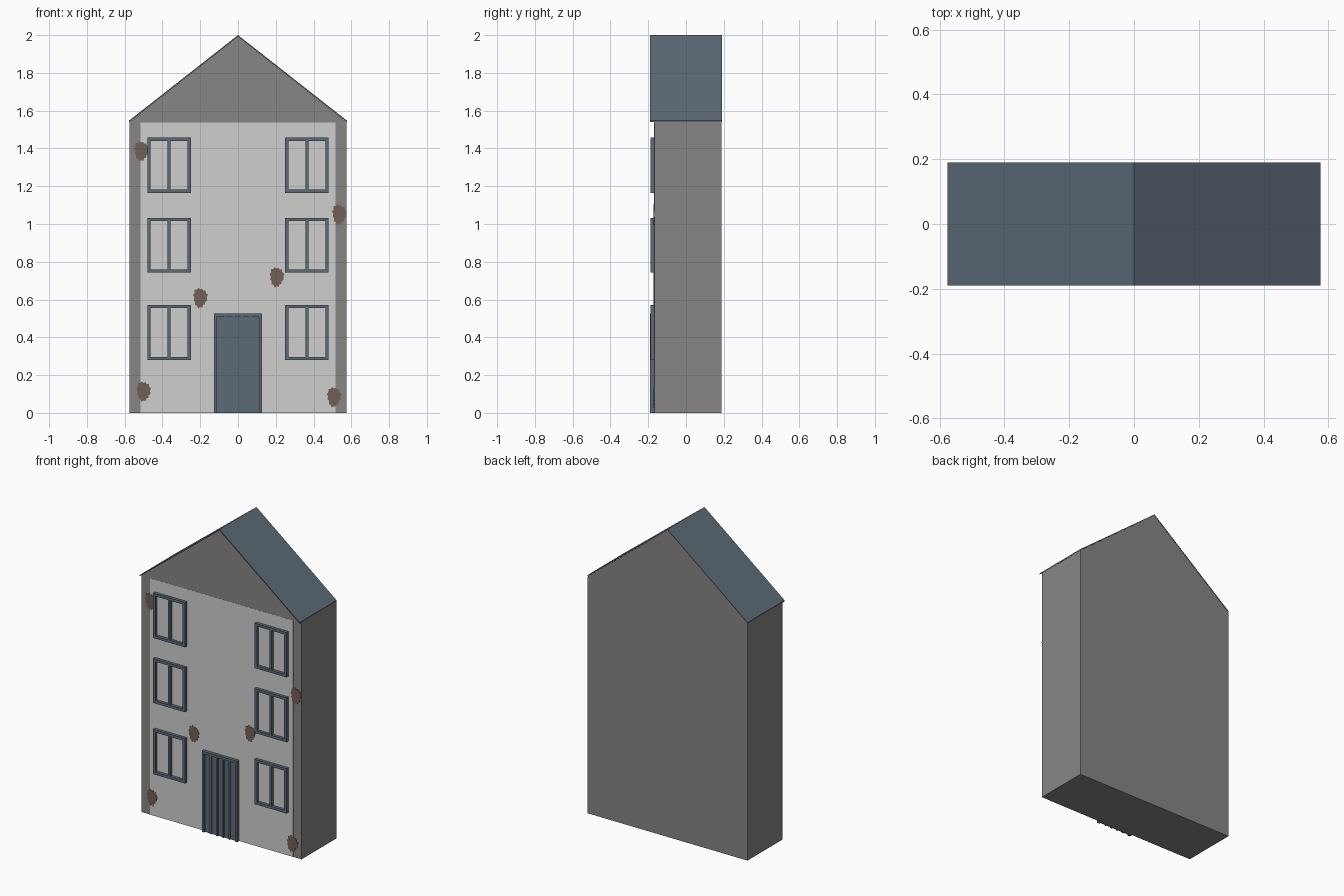
import bpy, bmesh, math

if "Cube" in bpy.data.objects:
    bpy.data.objects.remove(bpy.data.objects["Cube"])

def srgb(r, g, b):
    def lin(c):
        c /= 255
        return c / 12.92 if c <= 0.04045 else ((c + 0.055) / 1.055) ** 2.4
    return (lin(r), lin(g), lin(b), 1)

def material(name, rgb):
    m = bpy.data.materials.new(name)
    m.diffuse_color = srgb(*rgb)
    m.use_nodes = True
    m.node_tree.nodes["Principled BSDF"].inputs["Base Color"].default_value = m.diffuse_color
    return m

STONE = material("grey stone", (135, 134, 131))
PLASTER = material("pale plaster", (207, 207, 206))
SLATE = material("blue slate", (93, 106, 119))
BRICK = material("brown brick", (113, 95, 86))

def finish(name, bm, mat):
    bmesh.ops.recalc_face_normals(bm, faces=bm.faces)
    me = bpy.data.meshes.new(name)
    bm.to_mesh(me)
    bm.free()
    me.materials.append(mat)
    ob = bpy.data.objects.new(name, me)
    bpy.context.collection.objects.link(ob)
    return ob

def prism(name, outline, y0, y1, mat):
    """Extrude an x-z outline from y0 to y1."""
    bm = bmesh.new()
    face = bm.faces.new([bm.verts.new((x, y0, z)) for x, z in outline])
    ext = bmesh.ops.extrude_face_region(bm, geom=[face])
    verts = [v for v in ext["geom"] if isinstance(v, bmesh.types.BMVert)]
    bmesh.ops.translate(bm, verts=verts, vec=(0, y1 - y0, 0))
    return finish(name, bm, mat)

def bars(name, boxes, y0, mat, y1=-0.168):
    """Several boxes (x0, x1, z0, z1) in one object."""
    bm = bmesh.new()
    for x0, x1, z0, z1 in boxes:
        vs = bmesh.ops.create_cube(bm, size=1)["verts"]
        bmesh.ops.scale(bm, verts=vs, vec=(x1 - x0, y1 - y0, z1 - z0))
        bmesh.ops.translate(bm, verts=vs, vec=((x0 + x1) / 2, (y0 + y1) / 2, (z0 + z1) / 2))
    return finish(name, bm, mat)

# Walls with gable
W, EAVE, FRONT, BACK = 0.575, 1.54, -0.168, 0.19
prism("house_walls", [(-W, 0), (W, 0), (W, EAVE), (0, 1.992), (-W, EAVE)], FRONT, BACK - 0.001, STONE)

# Thin gable roof overhanging the front
prism("roof", [(-W - 0.001, EAVE), (0, 1.992), (W + 0.001, EAVE),
               (W + 0.001, EAVE + 0.008), (0, 2.0), (-W - 0.001, EAVE + 0.008)], -0.19, BACK, SLATE)

# Plastered facade panel
bars("facade_plaster", [(-0.515, 0.515, 0, EAVE - 0.003)], FRONT - 0.001, PLASTER)

# Open window frames with a central mullion
T = 0.017
for row, (z0, z1) in enumerate([(0.28, 0.572), (0.743, 1.032), (1.165, 1.457)]):
    for side, label in ((-1, "left"), (1, "right")):
        c = side * 0.365
        x0, x1 = c - 0.115, c + 0.115
        bars(f"window_frame_{label}_{row + 1}",
             [(x0, x0 + T, z0, z1), (x1 - T, x1, z0, z1),
              (x0 + T, x1 - T, z0, z0 + T), (x0 + T, x1 - T, z1 - T, z1),
              (c - 0.007, c + 0.007, z0 + T, z1 - T)], -0.188, SLATE)

# Door: panel, surround and vertical battens
bars("door_panel", [(-0.115, 0.115, 0, 0.515)], -0.18, SLATE)
bars("door_surround", [(-0.127, -0.11, 0, 0.526), (0.11, 0.127, 0, 0.526),
                       (-0.11, 0.11, 0.51, 0.526)], -0.19, SLATE)
bars("door_battens", [(x - 0.006, x + 0.006, 0, 0.51) for x in (-0.067, -0.022, 0.022, 0.067)],
     -0.187, SLATE)

# Jagged patches of exposed brick
def patch(cx, cz):
    pts = []
    for i in range(24):
        a = math.tau * i / 24
        r = 1.0 if i % 2 else 0.84
        r *= 1 + 0.08 * math.sin(3 * a + 0.7)
        pts.append((cx + 0.039 * r * math.cos(a), cz + 0.055 * r * math.sin(a)))
    return pts

for i, (x, z) in enumerate([(-0.512, 1.387), (0.536, 1.052), (0.205, 0.72),
                            (-0.2, 0.61), (-0.5, 0.115), (0.508, 0.085)]):
    # keep the patches within the wall edges
    outline = [(max(-W, min(W, px)), pz) for px, pz in patch(x, z)]
    prism(f"brick_patch_{i + 1}", outline, FRONT - 0.003, FRONT, BRICK)
